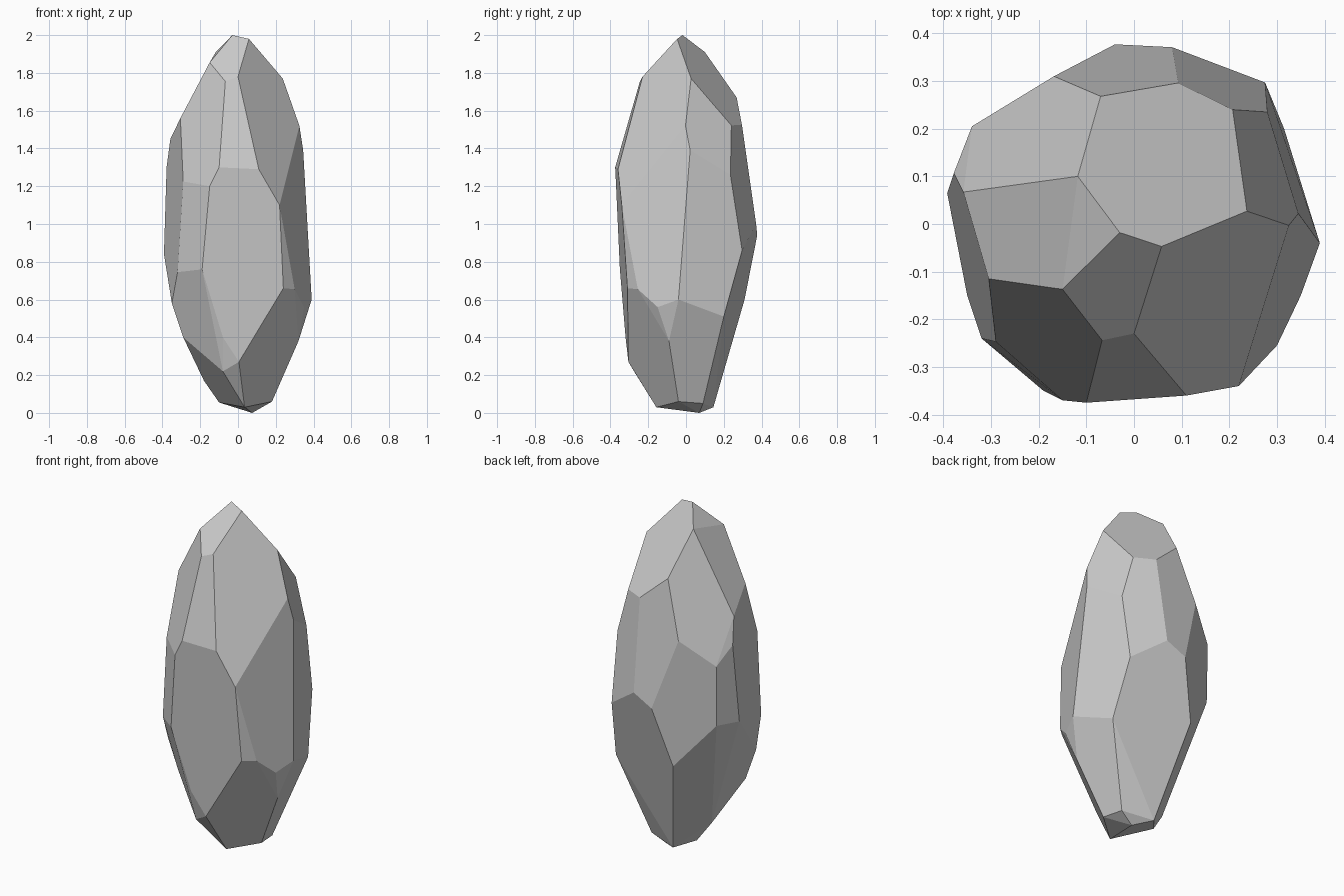
import bpy, bmesh, math

# Corner points of the cut stone, ring by ring from the tip down
tip = [(.058, -.047, 1.98), (-.03, -.018, 2.0), (-.118, .10, 1.91), (-.15, -.137, 1.855)]
crown = [(.237, .027, 1.77), (.207, .24, 1.522), (.093, .296, 1.525), (-.07, .268, 1.67),
         (-.358, .067, 1.45), (-.305, -.115, 1.56), (-.067, -.244, 1.755), (0, -.23, 1.78),
         (.325, -.003, 1.52)]
shoulder = [(.345, .022, 1.39), (.28, .235, 1.26), (-.168, .31, 1.345), (-.34, .205, 1.2),
            (-.378, .107, 1.3), (-.29, -.247, 1.225), (-.15, -.37, 1.2), (-.10, -.375, 1.3),
            (.11, -.36, 1.29), (.22, -.34, 1.1)]
girdle = [(.275, .297, .86), (.08, .371, 1.0), (-.04, .377, .94), (-.338, .199, .85),
          (-.392, .065, .84), (-.32, -.24, .745), (-.19, -.35, .76)]
belly = [(.39, -.04, .6), (.315, .2, .51), (-.133, .31, .6), (-.35, -.15, .58),
         (.24, -.31, .66), (.30, -.255, .655), (.35, -.15, .56)]
keel = [(.32, -.09, .38), (-.29, -.14, .4), (-.08, -.32, .4), (-.08, -.275, .22),
        (.005, -.305, .27), (-.18, .017, .17)]
base = [(.18, -.04, .06), (.16, .09, .05), (.075, .07, 0), (-.017, .145, .03),
        (-.10, .042, .055), (.035, -.157, .03)]

# Skin the rings with a convex shell and merge nearly coplanar facets
bm = bmesh.new()
for ring in (tip, crown, shoulder, girdle, belly, keel, base):
    for p in ring:
        bm.verts.new(p)
hull = bmesh.ops.convex_hull(bm, input=bm.verts[:])
loose = [v for v in bm.verts if not v.link_faces]
bmesh.ops.delete(bm, geom=loose, context='VERTS')
bmesh.ops.dissolve_limit(bm, angle_limit=math.radians(6), verts=bm.verts[:], edges=bm.edges[:])
bmesh.ops.recalc_face_normals(bm, faces=bm.faces[:])

mesh = bpy.data.meshes.new("faceted_stone")
bm.to_mesh(mesh)
bm.free()
bpy.context.collection.objects.link(bpy.data.objects.new("faceted_stone", mesh))
